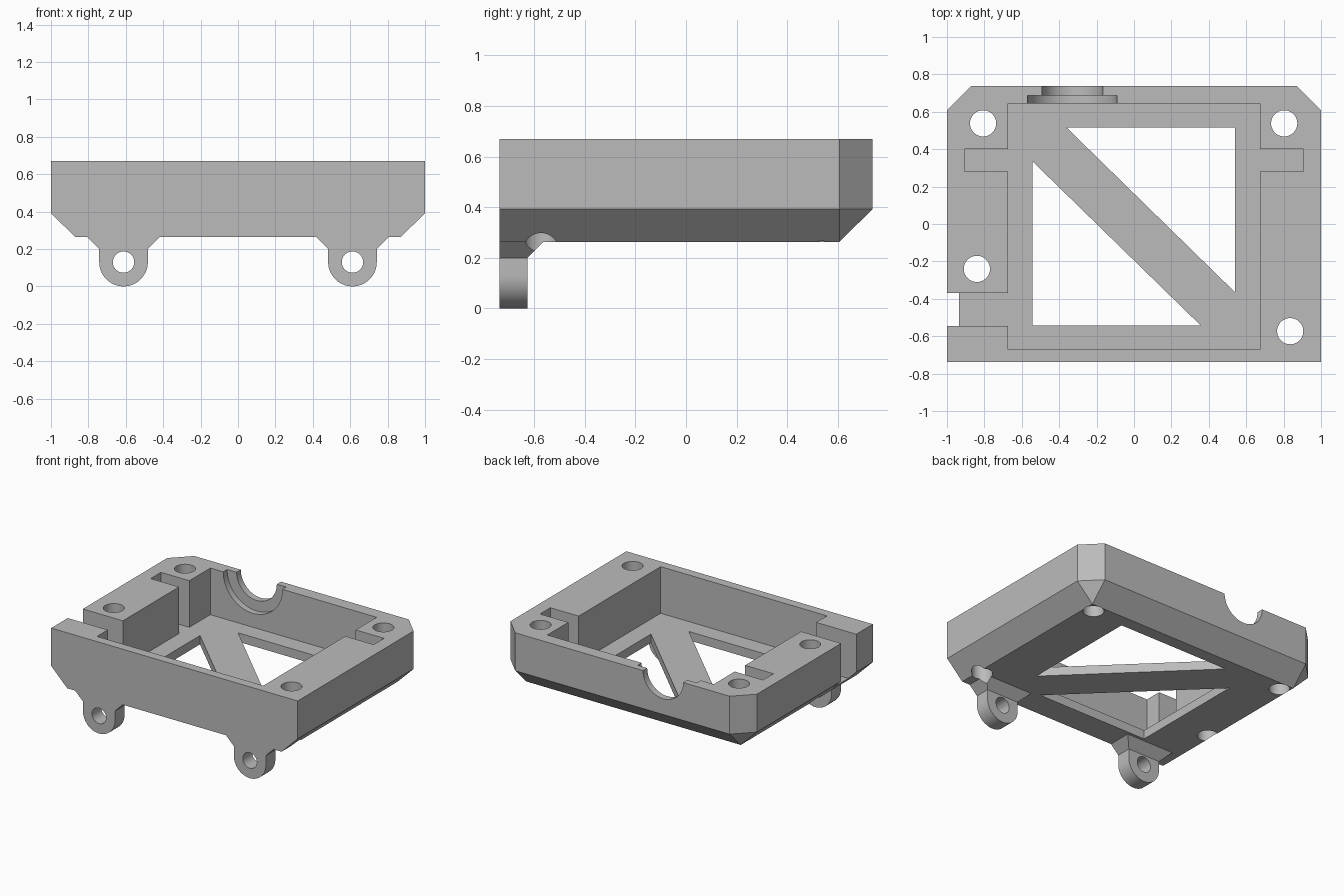
import bpy
import bmesh
from math import sin, cos, pi, radians

if "Cube" in bpy.data.objects:
    bpy.data.objects.remove(bpy.data.objects["Cube"], do_unlink=True)

BOTTOM, FLOOR, BEND, TOP = 0.263, 0.328, 0.392, 0.67
FRONT, BACK, CUT = -0.737, 0.737, 0.13

grey = bpy.data.materials.new("plain grey")
grey.use_nodes = True
grey.diffuse_color = (0.5, 0.5, 0.5, 1)
grey.node_tree.nodes["Principled BSDF"].inputs["Base Color"].default_value = (0.5, 0.5, 0.5, 1)


def hull(name, points):
    """Convex solid around the points."""
    bm = bmesh.new()
    for p in points:
        bm.verts.new(p)
    bmesh.ops.convex_hull(bm, input=bm.verts)
    bmesh.ops.dissolve_limit(bm, angle_limit=0.01, verts=bm.verts, edges=bm.edges)
    bmesh.ops.recalc_face_normals(bm, faces=bm.faces)
    mesh = bpy.data.meshes.new(name)
    bm.to_mesh(mesh)
    bm.free()
    mesh.materials.append(grey)
    obj = bpy.data.objects.new(name, mesh)
    bpy.context.collection.objects.link(obj)
    return obj


def prism(name, outline, z0, z1):
    return hull(name, [(x, y, z) for x, y in outline for z in (z0, z1)])


def rect(x0, x1, y0, y1):
    return [(x0, y0), (x1, y0), (x1, y1), (x0, y1)]


def circle(u, v, r, n=64):
    return [(u + r * cos(2 * pi * i / n), v + r * sin(2 * pi * i / n)) for i in range(n)]


def along_y(name, outline, y0, y1):
    return hull(name, [(x, y, z) for x, z in outline for y in (y0, y1)])


def combine(target, tool, operation):
    mod = target.modifiers.new(operation.lower(), 'BOOLEAN')
    mod.operation, mod.solver, mod.object = operation, 'EXACT', tool
    bpy.context.view_layer.objects.active = target
    bpy.ops.object.modifier_apply(modifier=mod.name)
    bpy.data.objects.remove(tool, do_unlink=True)


# Tray block with clipped rear corners and a chamfered underside
rim = [(-1, FRONT), (1, FRONT), (1, BACK - CUT), (1 - CUT, BACK),
       (CUT - 1, BACK), (-1, BACK - CUT)]
base = rect(CUT - 1, 1 - CUT, FRONT, BACK - CUT)
tray = hull("mounting_tray", [(x, y, z) for x, y in rim for z in (BEND, TOP)]
            + [(x, y, BOTTOM) for x, y in base])

# Hinge lugs with flared roots
LUG_BACK, LUG_R, ROOT, FLARE = -0.627, 0.13, 0.2, 0.064
for x in (-0.612, 0.612):
    root = [(px, py, ROOT) for px, py in rect(x - LUG_R, x + LUG_R, FRONT, LUG_BACK)]
    wide = rect(x - LUG_R - FLARE, x + LUG_R + FLARE, FRONT, LUG_BACK + FLARE)
    root += [(px, py, z) for px, py in wide for z in (BOTTOM + 0.001, BOTTOM + 0.02)]
    lug = along_y("lug", circle(x, LUG_R, LUG_R)
                  + [(x - LUG_R, ROOT + 0.03), (x + LUG_R, ROOT + 0.03)], FRONT, LUG_BACK)
    combine(lug, hull("flare", root), 'UNION')
    combine(tray, lug, 'UNION')
    combine(tray, along_y("pin_hole", circle(x, LUG_R, 0.057), -0.8, -0.5), 'DIFFERENCE')

# Pocket with its side slots and the open side notch
pocket = prism("pocket", rect(-0.675, 0.675, -0.67, 0.643), FLOOR, 0.8)
combine(pocket, prism("slots", rect(-0.905, 0.905, 0.28, 0.4), FLOOR, 0.8), 'UNION')
combine(pocket, prism("side_notch", rect(-1.1, 0, -0.545, -0.37), FLOOR, 0.8), 'UNION')
combine(tray, pocket, 'DIFFERENCE')

# Triangular floor windows, leaving a diagonal brace
for tri in ([(-0.36, 0.515), (0.54, 0.515), (0.54, -0.365)],
            [(-0.543, 0.335), (-0.543, -0.543), (0.357, -0.543)]):
    combine(tray, prism("window", tri, 0.1, 0.5), 'DIFFERENCE')

# Screw holes
for x, y in ((-0.807, 0.538), (0.803, 0.538), (-0.84, -0.24), (0.835, -0.573)):
    combine(tray, prism("screw_hole", circle(x, y, 0.07), 0.05, 0.9), 'DIFFERENCE')

# Stepped half-round seat in the rear wall
for r, y0, y1 in ((0.24, 0.55, 0.688), (0.163, 0.55, 0.9)):
    combine(tray, along_y("round_seat", circle(-0.33, TOP, r), y0, y1), 'DIFFERENCE')

# Clean flat faces, then smooth only the round ones
bm = bmesh.new()
bm.from_mesh(tray.data)
bmesh.ops.remove_doubles(bm, verts=bm.verts, dist=0.0001)
bmesh.ops.dissolve_limit(bm, angle_limit=0.005, verts=bm.verts, edges=bm.edges)
bm.to_mesh(tray.data)
bm.free()
bpy.ops.object.select_all(action='DESELECT')
tray.select_set(True)
bpy.context.view_layer.objects.active = tray
bpy.ops.object.shade_smooth_by_angle(angle=radians(30))
